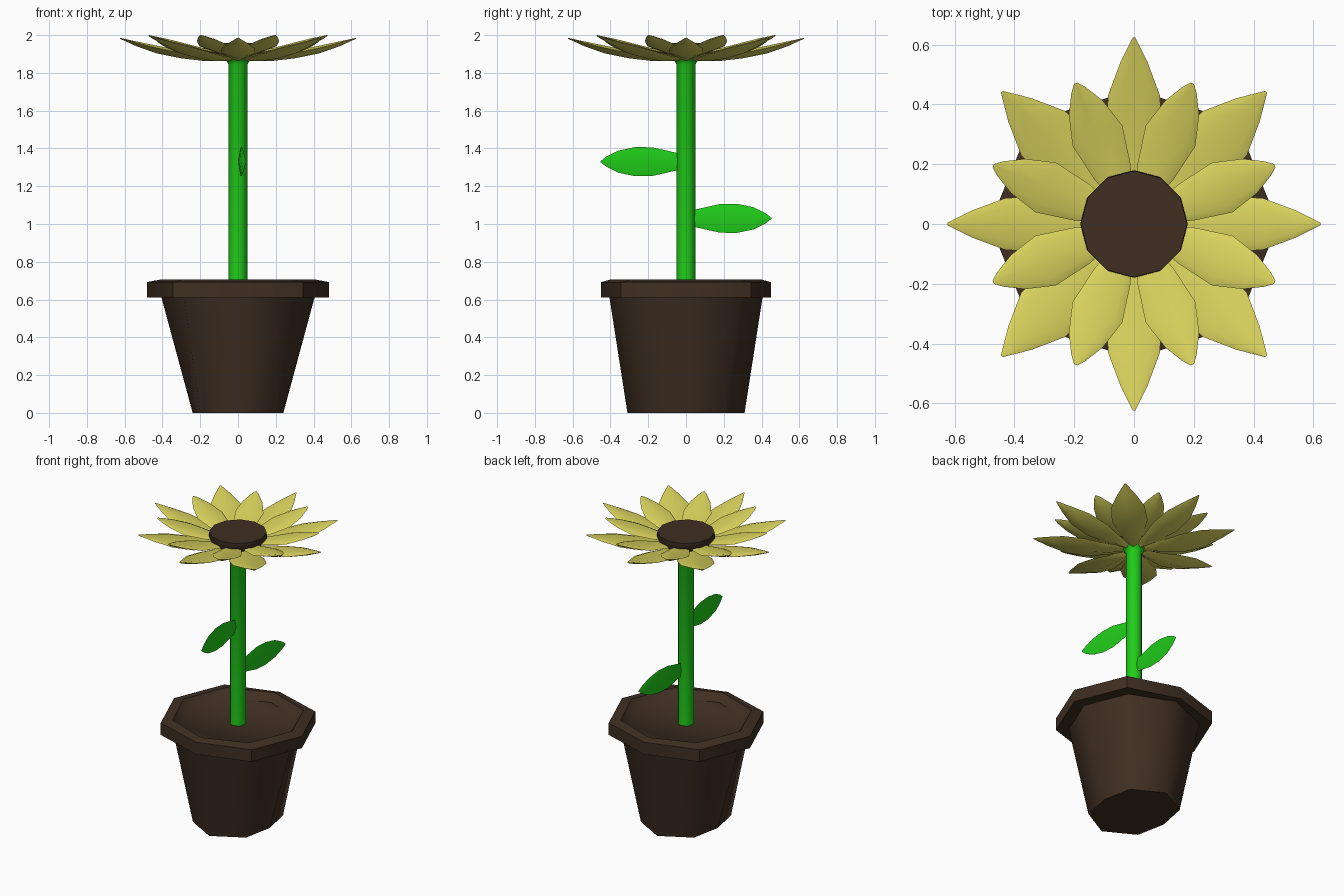
import bpy, bmesh
from math import cos, sin, pi, radians
from mathutils import Matrix

if "Cube" in bpy.data.objects:
    bpy.data.objects.remove(bpy.data.objects["Cube"])


def material(name, rgb):
    m = bpy.data.materials.new(name)
    m.diffuse_color = (*rgb, 1)
    m.use_nodes = True
    m.node_tree.nodes["Principled BSDF"].inputs["Base Color"].default_value = m.diffuse_color
    return m


BROWN = material("brown", (0.05, 0.028, 0.016))
YELLOW = material("yellow", (0.70, 0.65, 0.11))
GREEN = material("green", (0.015, 0.62, 0.01))


def loft(name, rings, mat, angle=50, turn=0.0):
    """Skin a list of equal-length point rings and cap both ends."""
    bm = bmesh.new()
    loops = [[bm.verts.new(p) for p in ring] for ring in rings]
    n = len(loops[0])
    for a, b in zip(loops, loops[1:]):
        for i in range(n):
            j = (i + 1) % n
            bm.faces.new((a[i], a[j], b[j], b[i]))
    bm.faces.new(loops[0])
    bm.faces.new(loops[-1])
    bm.transform(Matrix.Rotation(turn, 4, 'Z'))
    bmesh.ops.recalc_face_normals(bm, faces=bm.faces)
    me = bpy.data.meshes.new(name)
    bm.to_mesh(me)
    bm.free()
    me.materials.append(mat)
    ob = bpy.data.objects.new(name, me)
    bpy.context.collection.objects.link(ob)
    bpy.ops.object.select_all(action='DESELECT')
    ob.select_set(True)
    bpy.context.view_layer.objects.active = ob
    bpy.ops.object.shade_smooth_by_angle(angle=radians(angle))
    return ob


def octagon(ax, ay, d, z):
    return [(ax, 0, z), (d, d, z), (0, ay, z), (-d, d, z),
            (-ax, 0, z), (-d, -d, z), (0, -ay, z), (d, -d, z)]


def circle(r, z, n):
    return [(r * cos(2 * pi * i / n), r * sin(2 * pi * i / n), z) for i in range(n)]


# Pot with rim and sunken soil, uneven octagon
loft("pot", [octagon(*s) for s in (
    (0.24, 0.31, 0.20, 0.0),
    (0.405, 0.405, 0.286, 0.61),
    (0.483, 0.45, 0.343, 0.61),
    (0.483, 0.45, 0.343, 0.692),
    (0.41, 0.40, 0.29, 0.706),
    (0.36, 0.36, 0.255, 0.655))], BROWN)

# Stem, flaring under the flower head
loft("stem", [circle(r, z, 12) for r, z in (
    (0.05, 0.64), (0.05, 1.845), (0.06, 1.862), (0.08, 1.885))], GREEN)

# Seed disk
loft("seed_disk", [circle(r, z, 12) for r, z in (
    (0.15, 1.885), (0.18, 1.92), (0.178, 1.958))], BROWN)


# Petals: stations of radius, half width, edge height, keel height
def petal(name, stations, turn, wide=1.0):
    rings = []
    for r, w, z, keel in stations:
        w *= wide
        t = min(0.012, w * 0.15)
        rings.append([(r, w, z), (r, w * 0.65, z + t), (r, 0, z + t * 0.6),
                      (r, -w * 0.65, z + t), (r, -w, z), (r, 0, keel)])
    loft(name, rings, YELLOW, 50, turn)


LONG = [(0.05, 0.025, 1.878, 1.862), (0.17, 0.058, 1.887, 1.862),
        (0.30, 0.092, 1.905, 1.877), (0.43, 0.087, 1.932, 1.903),
        (0.54, 0.046, 1.960, 1.942), (0.625, 0.004, 1.985, 1.981)]
SHORT = [(0.08, 0.03, 1.900, 1.880), (0.19, 0.066, 1.915, 1.890),
         (0.32, 0.090, 1.942, 1.915), (0.42, 0.062, 1.970, 1.950),
         (0.485, 0.026, 1.990, 1.978), (0.51, 0.006, 1.999, 1.994)]
for i in range(8):
    petal(f"outer_petal_{i + 1}", LONG, i * pi / 4, 1.2 if i % 2 else 1.0)
    petal(f"inner_petal_{i + 1}", SHORT, (i + 0.5) * pi / 4)

# Leaves: stations of distance, half height, sideways bend
LEAF = [(0.03, 0.042, 0.008), (0.10, 0.058, 0.010), (0.18, 0.076, 0.014),
        (0.27, 0.077, 0.020), (0.36, 0.058, 0.028), (0.42, 0.028, 0.036),
        (0.452, 0.003, 0.042)]
for name, side, height in (("lower_leaf", 1, 1.03), ("upper_leaf", -1, 1.33)):
    loft(name, [[(x, side * d, height + h), (x + h * 0.18, side * d, height),
                 (x, side * d, height - h), (x - h * 0.18, side * d, height)]
                for d, h, x in LEAF], GREEN)
